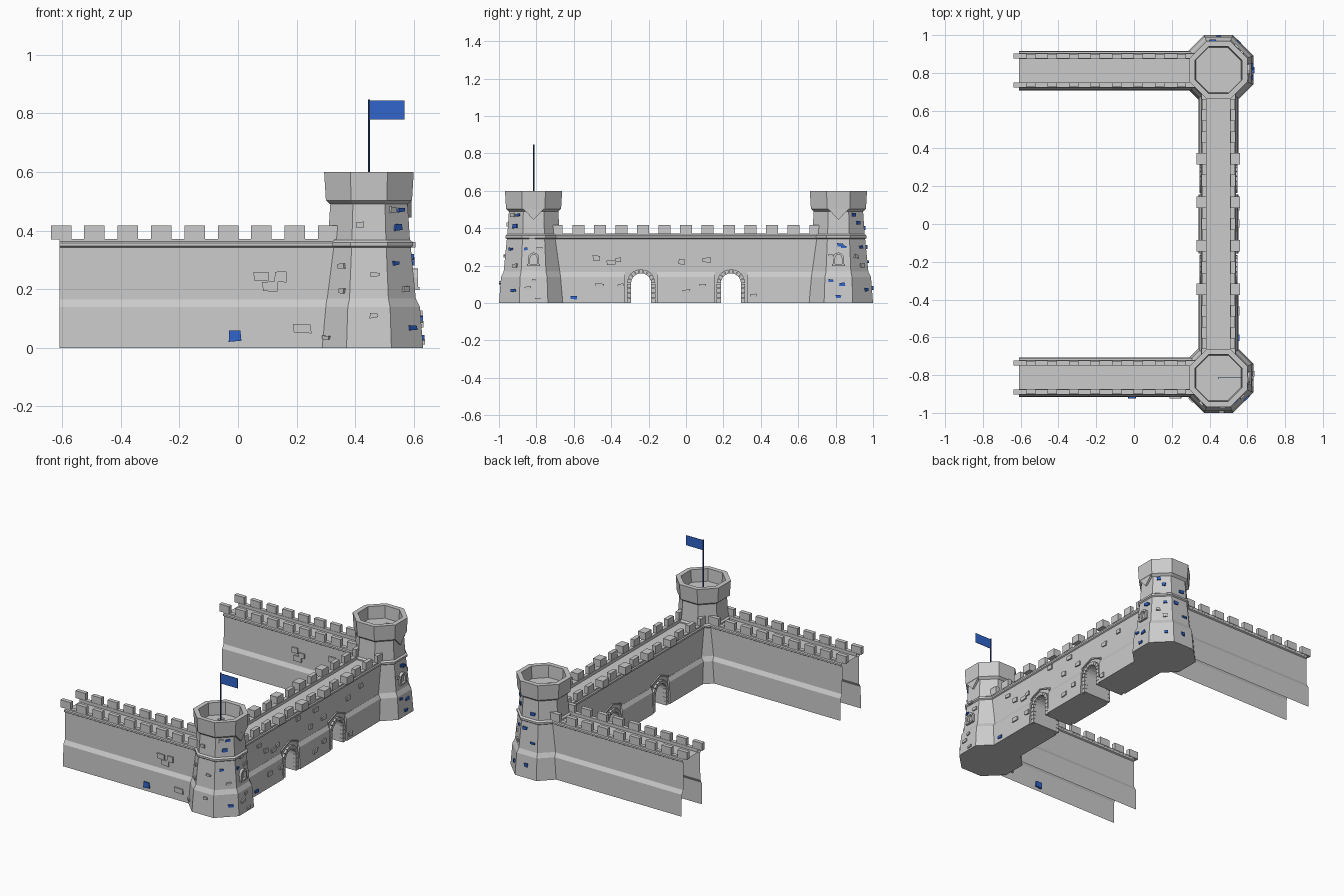
import bpy, bmesh, random
from math import sin, cos, pi, radians
from mathutils import Vector

if "Cube" in bpy.data.objects:
    bpy.data.objects.remove(bpy.data.objects["Cube"])

random.seed(4)
CX, CY = 0.447, 0.815
UP = Vector((0, 0, 1))


def material(name, rgb):
    m = bpy.data.materials.new(name)
    m.diffuse_color = (*rgb, 1)
    m.use_nodes = True
    m.node_tree.nodes["Principled BSDF"].inputs["Base Color"].default_value = m.diffuse_color
    return m


BLUE = material("blue", (0.03, 0.13, 0.6))
NAVY = material("navy", (0.03, 0.06, 0.2))


def finish(name, bm, mat=None):
    bmesh.ops.recalc_face_normals(bm, faces=bm.faces)
    me = bpy.data.meshes.new(name)
    bm.to_mesh(me)
    bm.free()
    ob = bpy.data.objects.new(name, me)
    bpy.context.collection.objects.link(ob)
    if mat:
        me.materials.append(mat)
    return ob


def frame(angle):
    a = radians(angle)
    return Vector((cos(a), sin(a), 0)), Vector((-sin(a), cos(a), 0))


def add_prism(bm, pts, w0, w1, angle, origin):
    """Outline (sideways, up) extruded along the outward direction."""
    n, t = frame(angle)
    o = Vector(origin)
    rows = [[bm.verts.new(o + t * u + UP * v + n * w) for u, v in pts] for w in (w0, w1)]
    k = len(pts)
    for i in range(k):
        j = (i + 1) % k
        bm.faces.new((rows[0][i], rows[0][j], rows[1][j], rows[1][i]))
    bm.faces.new(rows[0])
    bm.faces.new(rows[1])


def prism(name, *args, mat=None):
    bm = bmesh.new()
    add_prism(bm, *args)
    return finish(name, bm, mat)


def rect(u, v, hw, hh):
    return [(u - hw, v - hh), (u + hw, v - hh), (u + hw, v + hh), (u - hw, v + hh)]


def sweep(name, prof, s0, s1, angle, origin, closed=False):
    """Section (outward, up) run sideways from s0 to s1."""
    bm = bmesh.new()
    n, t = frame(angle)
    o = Vector(origin)
    rows = [[bm.verts.new(o + n * p + UP * z + t * s) for p, z in prof] for s in (s0, s1)]
    k = len(prof)
    for i in range(k if closed else k - 1):
        j = (i + 1) % k
        bm.faces.new((rows[0][i], rows[0][j], rows[1][j], rows[1][i]))
    if closed:
        bm.faces.new(rows[0])
        bm.faces.new(rows[1])
    return finish(name, bm)


def radius(prof, z):
    for (a, za), (b, zb) in zip(prof, prof[1:]):
        if za <= z <= zb and zb > za:
            return a + (b - a) * (z - za) / (zb - za)
    return prof[-1][0]


WALL = [(.105, 0), (.102, .14), (.087, .165), (.085, .342), (.093, .347), (.093, .358),
        (.087, .363), (.087, .372), (.062, .372), (.062, .352)]
TOWER = [(.185, 0), (.174, .14), (.16, .168), (.143, .342), (.151, .348), (.151, .36),
         (.14, .368), (.132, .49), (.147, .503), (.153, .6), (.124, .6), (.12, .52)]


def section(start):
    half = WALL[start:]
    return half + [(-p, z) for p, z in reversed(half)]


def merlons(name, centres, hw, angle, origin, wide=()):
    bm = bmesh.new()
    for c in centres:
        out = .115 if any(abs(c - w) < .01 for w in wide) else .09
        for s in (1, -1):
            add_prism(bm, rect(c, .393, hw, .024), s * .064, s * out, angle, origin)
    finish(name, bm)


def brick(u, z, prof, angle, origin, blue=False, scale=1.0):
    r = radius(prof, z)
    hw, hh = random.uniform(.013, .02) * scale, random.uniform(.009, .012) * scale
    pts = [(a + random.uniform(-.003, .003), b + random.uniform(-.003, .003))
           for a, b in rect(u, z, hw, hh)]
    prism("blue_brick" if blue else "brick", pts, r - .012, r + .008, angle, origin,
          mat=BLUE if blue else None)


# Octagonal towers: lathed profile with a sunken floor
for side in (-1, 1):
    o = (CX, side * CY, 0)
    bm = bmesh.new()
    rings = []
    for a, z in TOWER:
        R = a / cos(pi / 8)
        rings.append([bm.verts.new((CX + R * cos(pi / 8 + i * pi / 4),
                                    side * CY + R * sin(pi / 8 + i * pi / 4), z)) for i in range(8)])
    for p, q in zip(rings, rings[1:]):
        for i in range(8):
            j = (i + 1) % 8
            bm.faces.new((p[i], p[j], q[j], q[i]))
    bm.faces.new(rings[0])
    bm.faces.new(rings[-1])
    finish("tower", bm)

    # corbel under the tower head and small arched window
    prism("corbel", [(-.055, .503), (0, .445), (.055, .503)], .12, .146, 0, o)
    arch = [(.02 * cos(i * pi / 6), .24 + .02 * sin(i * pi / 6)) for i in range(7)]
    outer = [(.03, .205)] + [(u * 1.5, .24 + (v - .24) * 1.5) for u, v in arch] + [(-.03, .205)]
    inner = [(.018, .205)] + [(u * .9, .24 + (v - .24) * .9) for u, v in arch] + [(-.018, .205)]
    prism("window_frame", outer + inner[::-1], .14, .168, 0, o)
    prism("window_sill", rect(0, .203, .034, .005), .14, .172, 0, o)

    # paving slabs on the tower floor
    for i in range(4):
        prism("floor_slab", rect(random.uniform(-.05, .05), .521, .018, .004),
              -.04 + .025 * i, -.02 + .025 * i, 180 + 20 * side, o)

# Stones on the towers: face angle, sideways, height, blue
FRONT_STONES = [(-90, -.03, .42, 0), (-90, .02, .25, 0), (-90, .015, .11, 0), (-135, .02, .28, 0),
                (-135, .03, .195, 0), (-135, -.02, .035, 0), (-45, -.02, .47, 0), (-45, 0, .41, 1),
                (-45, -.02, .29, 1), (-45, .03, .07, 1), (-45, .02, .47, 1), (-45, .02, .2, 0),
                (0, -.04, .29, 1), (0, -.01, .35, 0), (0, .03, .29, 0), (0, 0, .12, 0),
                (0, -.03, .08, 0), (0, .02, .02, 0)]
BACK_STONES = [(0, -.04, .12, 1), (0, .02, .1, 1), (0, 0, .035, 1), (0, .01, .31, 1), (0, -.04, .25, 0),
               (0, .03, .3, 1), (45, -.02, .47, 1), (45, .01, .43, 1), (45, .02, .3, 1),
               (45, -.02, .25, 0), (45, .02, .2, 0), (45, .03, .07, 1), (90, .02, .4, 1),
               (90, -.03, .3, 1), (90, .03, .22, 1), (90, 0, .08, 1)]
for side, stones in ((-1, FRONT_STONES), (1, BACK_STONES)):
    for a, u, z, b in stones:
        brick(u, z, TOWER[:8], a, (CX, side * CY, 0), b, .8)

# Side walls: hollow shells with walkway and battlements
for side in (-1, 1):
    o = (0, side * .812, 0)
    sweep("side_wall", section(0), -.61, .33, -90, o)
    merlons("side_merlons", [-.604 + .114 * i for i in range(9)], .035, -90, o)
for u, z, b in [(.08, .245, 0), (.145, .24, 0), (.11, .21, 0), (.22, .065, 0), (-.01, .04, 1)]:
    brick(u, z, WALL[:4], -90, (0, -.812, 0), b, 1.5)
for u, z in [(-.1, .26), (-.05, .24), (-.08, .21), (.17, .27), (.2, .23)]:
    brick(u, z, WALL[:4], -90, (0, .812, 0), 0, 1.5)

# Gate wall core, outlined with two arched passages
O = (CX, 0, 0)
GATES = (-.24, .24)
outline = [(-.7, 0)]
for g in GATES:
    outline += [(g - .055, 0)] + [(g - .055 * cos(i * pi / 10), .105 + .055 * sin(i * pi / 10))
                                  for i in range(11)] + [(g + .055, 0)]
outline += [(.7, 0), (.7, .342), (-.7, .342)]
prism("gate_wall", outline, -.086, .086, 0, O)
sweep("gate_walkway", section(3), -.7, .7, 0, O)
merlons("gate_merlons", [.115 * i for i in range(-6, 7)], .031, 0, O,
        wide=(-.345, -.115, .115, .345))

for angle in (0, 180):
    # sloped skirts between the gates
    for s0, s1 in ((-.7, -.325), (-.155, .155), (.325, .7)):
        sweep("wall_skirt", [(.08, 0)] + WALL[:3] + [(.08, .165)], s0, s1, angle, O, True)
    for g in GATES:
        # arch stones, jamb stones and gabled hood
        bm = bmesh.new()
        for i in range(9):
            a0, a1 = pi * (i + .06) / 9, pi * (i + .94) / 9
            add_prism(bm, [(g + r * cos(a), .105 + r * sin(a)) for r, a in
                           ((.054, a0), (.076, a0), (.076, a1), (.054, a1))], .075, .1, angle, O)
        for s in (-1, 1):
            for k in range(4):
                add_prism(bm, rect(g + s * .065, .013 + k * .026, .011, .012), .075, .1, angle, O)
        finish("arch_stones", bm)
        top = [(-.088, .165), (-.088, .182), (0, .215), (.088, .182), (.088, .165)]
        low = [(.08, .165), (.08, .177), (0, .206), (-.08, .177), (-.08, .165)]
        prism("arch_hood", [(g + u, v) for u, v in top + low], .08, .094, angle, O)

# Loose stones on the outer gate wall
for u, z in [(-.55, .3), (-.48, .24), (-.46, .09), (-.4, .215), (-.36, .23), (-.35, .09), (-.15, .32),
             (-.02, .22), (0, .06), (.03, .31), (.09, .09), (.11, .23), (.36, .035), (.36, .26), (.49, .29)]:
    brick(u, z, WALL[:4], 0, O, False, 1.2)
brick(-.6, .03, WALL[:4], 0, O, True)

# Flag on the front tower
bpy.ops.mesh.primitive_cylinder_add(vertices=8, radius=.004, depth=.33, location=(CX, -CY, .683))
pole = bpy.context.object
pole.name = "flag_pole"
pole.data.materials.append(NAVY)
prism("flag", rect(.061, .812, .06, .032), -.0015, .0015, -90, (CX, -CY, 0), mat=BLUE)
